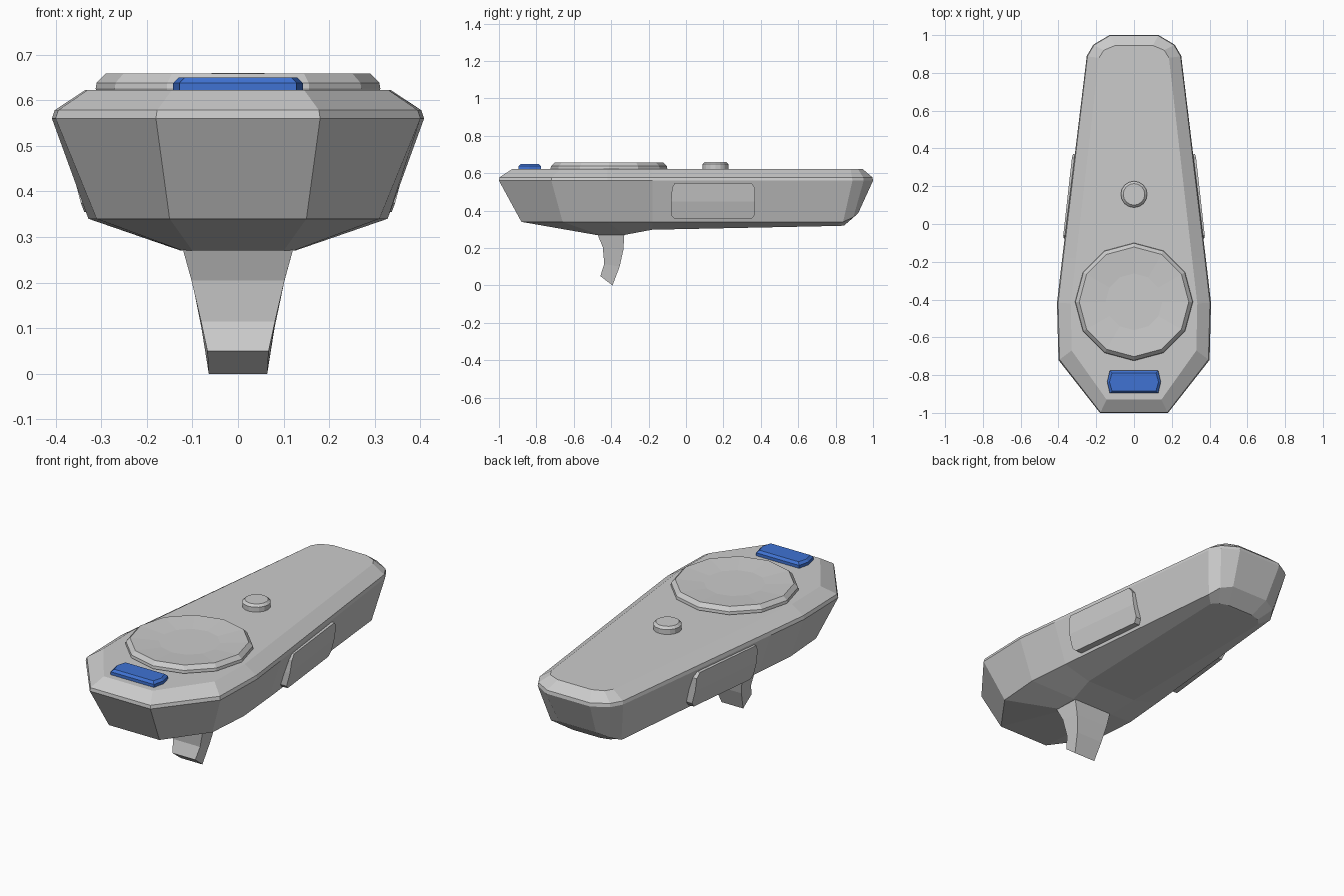
import bpy, bmesh
from math import sin, cos, pi

if "Cube" in bpy.data.objects:
    bpy.data.objects.remove(bpy.data.objects["Cube"])


def make(name, verts, faces, bevel=0):
    bm = bmesh.new()
    vs = [bm.verts.new(v) for v in verts]
    for f in faces:
        bm.faces.new([vs[i] for i in f])
    bmesh.ops.recalc_face_normals(bm, faces=bm.faces)
    me = bpy.data.meshes.new(name)
    bm.to_mesh(me)
    bm.free()
    ob = bpy.data.objects.new(name, me)
    bpy.context.collection.objects.link(ob)
    if bevel:
        m = ob.modifiers.new("Bevel", 'BEVEL')
        m.width, m.segments = bevel, 1
        m.limit_method, m.angle_limit = 'ANGLE', 0.9
    return ob


def loft(name, rings, caps=True, bevel=0):
    """Skin a stack of equal-length closed rings."""
    n = len(rings[0])
    verts = [p for r in rings for p in r]
    faces = [(k * n + i, k * n + (i + 1) % n, (k + 1) * n + (i + 1) % n, (k + 1) * n + i)
             for k in range(len(rings) - 1) for i in range(n)]
    if caps:
        faces += [tuple(range(n)), tuple(range(len(verts) - n, len(verts)))]
    return make(name, verts, faces, bevel)


def mirrored(half):
    return half + [(-x, y, z) for x, y, z in reversed(half)]


def circle(r, z, cy, n):
    return [(r * sin(2 * pi * i / n), cy + r * cos(2 * pi * i / n), z) for i in range(n)]


# Body: half rings from front to back, top to bottom
def flat(pts, z):
    return [(x, y, z) for x, y in pts]

top = flat([(.145, -.93), (.33, -.67), (.335, -.42), (.307, -.18), (.185, .88), (.16, .92), (.10, .945)], .622)
rim = [(.18, -1), (.40, -.72), (.408, -.42), (.38, -.18), (.25, .89), (.215, .95), (.13, 1)]
low = flat([(.15, -.88), (.31, -.66), (.328, -.42), (.307, -.18), (.205, .84)], .34)
low += [(.175, .895, .365), (.11, .92, .385)]
keel = [(.10, -.48, .27), (.122, -.46, .27), (.125, -.33, .27), (.15, -.18, .298),
        (.16, .80, .318), (.13, .83, .319), (.08, .845, .32)]
rings = [mirrored(r) for r in (top, flat([(x * .985, y * .997) for x, y in rim], .578), flat(rim, .56), low, keel)]
n = len(rings[0])
verts = [p for r in rings for p in r]
faces = [(k * n + i, k * n + (i + 1) % n, (k + 1) * n + (i + 1) % n, (k + 1) * n + i)
         for k in range(4) for i in range(n)]
for base in (0, 4 * n):
    faces += [(base + i, base + i + 1, base + n - 2 - i, base + n - 1 - i) for i in range(n // 2 - 1)]
make("body", verts, faces)

# Shallow dished touch pad
loft("touch_pad", [circle(r, z, -.412, 12) for r, z in
                   ((.30, .60), (.312, .625), (.31, .638), (.29, .658), (.15, .648))])

# Small round button
loft("round_button", [circle(r, z, .157, 16) for r, z in
                      ((.07, .60), (.07, .648), (.057, .66))])

# Blue front button with slightly bowed ends
def button_ring(s, z):
    pts = [(.128, -.06), (.142, 0), (.128, .06)]
    pts += [(-x, y) for x, y in reversed(pts)]
    return [(x - s if x > 0 else x + s, -.836 + y * (1 - s / .06), z) for x, y in pts]

button = loft("menu_button", [button_ring(s, z) for s, z in ((0, .60), (0, .638), (.012, .65))])
blue = bpy.data.materials.new("blue")
blue.diffuse_color = (.05, .17, .65, 1)
blue.use_nodes = True
blue.node_tree.nodes["Principled BSDF"].inputs["Base Color"].default_value = blue.diffuse_color
button.data.materials.append(blue)

# Side grip buttons: columns across y, stations down z
panel_yz = [(-.06, .548), (.35, .548), (.37, .52), (.37, .45), (.37, .38), (.35, .355),
            (-.06, .355), (-.08, .375), (-.08, .45), (-.075, .52)]

def panel_x(y, z):
    slope = .13 if z > .45 else .26
    return .363 + (z - .45) * slope - (y + .07) * .112

for side, label in ((1, "right"), (-1, "left")):
    outer = [(side * panel_x(y, z), y, z) for y, z in panel_yz]
    inner = [(side * (abs(x) - .09), y, z) for x, y, z in outer]
    verts = outer + inner
    m = len(outer)
    faces = [(i, (i + 1) % m, m + (i + 1) % m, m + i) for i in range(m)]
    for b in (0, m):
        faces += [tuple(b + i for i in f) for f in ((9, 0, 1, 2), (8, 9, 2, 3), (7, 8, 3, 4), (6, 7, 4, 5))]
    make(label + "_grip_button", verts, faces)

# Curved tapering trigger: (front y, front z, back y, back z, half widths)
stations = [(-.48, .30, -.33, .32, .126, .126), (-.472, .27, -.33, .27, .12, .115),
            (-.445, .205, -.335, .19, .102, .098), (-.437, .115, -.355, .10, .081, .08),
            (-.458, .05, -.393, 0, .067, .064)]
loft("trigger", [[(-a, fy, fz), (a, fy, fz), (b, by, bz), (-b, by, bz)]
                 for fy, fz, by, bz, a, b in stations])
